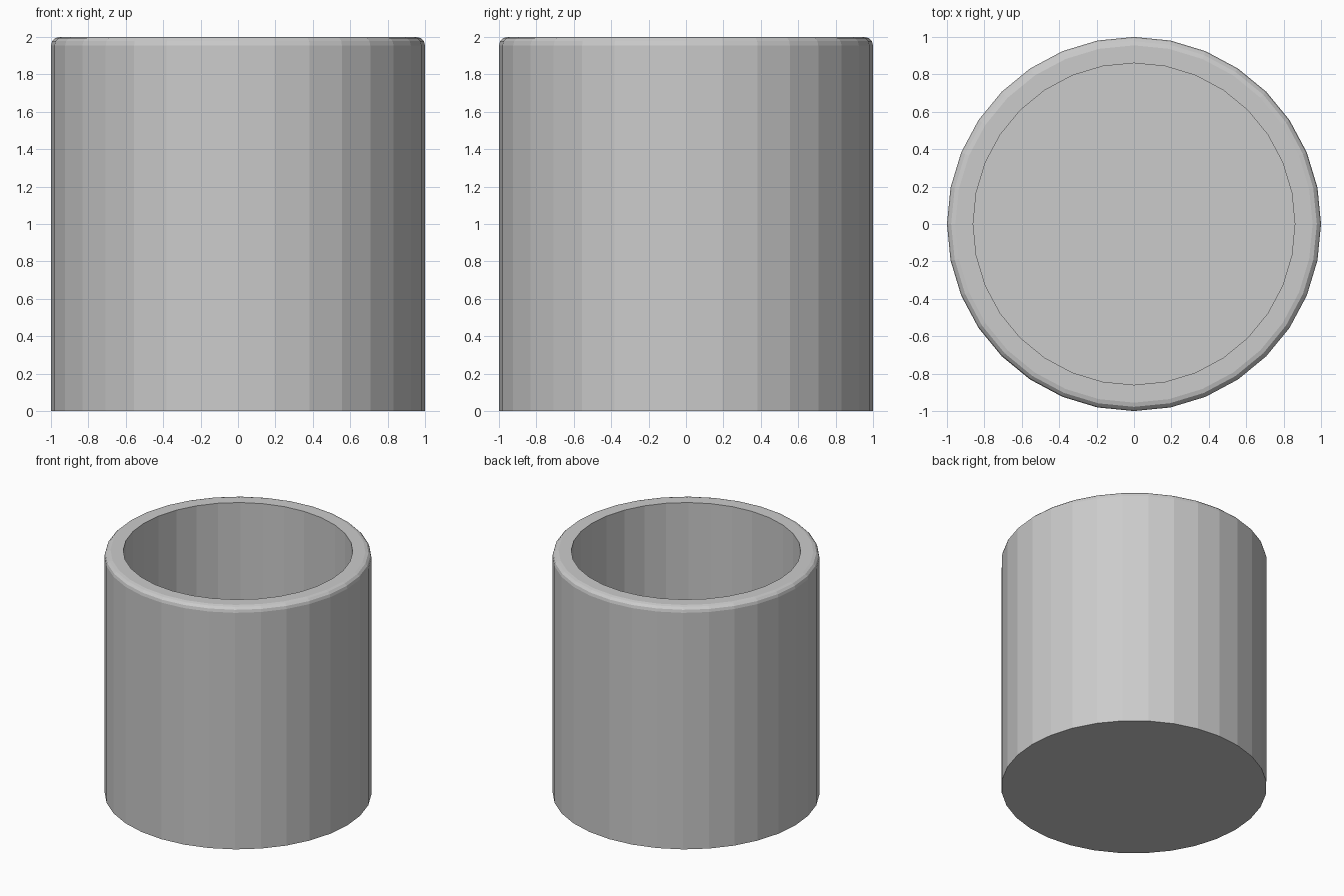
import bpy, bmesh, math

if "Cube" in bpy.data.objects:
    bpy.data.objects.remove(bpy.data.objects["Cube"])

SIDES = 32
R_OUT, R_IN = 1.0, 0.86
HEIGHT, FLOOR, ROUND = 2.0, 0.14, 0.045

# Wall profile (radius, height): outer wall, rounded outer rim, sharp inner lip
profile = [(R_OUT, 0.0)]
for i in range(4):
    a = math.radians(30 * i)
    profile.append((R_OUT - ROUND + ROUND * math.cos(a),
                    HEIGHT - ROUND + ROUND * math.sin(a)))
profile += [(R_IN, HEIGHT), (R_IN, FLOOR)]

# Revolve the profile into rings and bridge them
bm = bmesh.new()
rings = []
for r, z in profile:
    rings.append([bm.verts.new((r * math.cos(2 * math.pi * k / SIDES),
                                r * math.sin(2 * math.pi * k / SIDES), z))
                  for k in range(SIDES)])
for low, high in zip(rings, rings[1:]):
    for k in range(SIDES):
        n = (k + 1) % SIDES
        bm.faces.new((low[k], low[n], high[n], high[k]))

# Underside and inner floor
bm.faces.new(rings[0][::-1])
bm.faces.new(rings[-1])
bmesh.ops.recalc_face_normals(bm, faces=bm.faces)

mesh = bpy.data.meshes.new("cup")
bm.to_mesh(mesh)
bm.free()
bpy.context.collection.objects.link(bpy.data.objects.new("cup", mesh))
